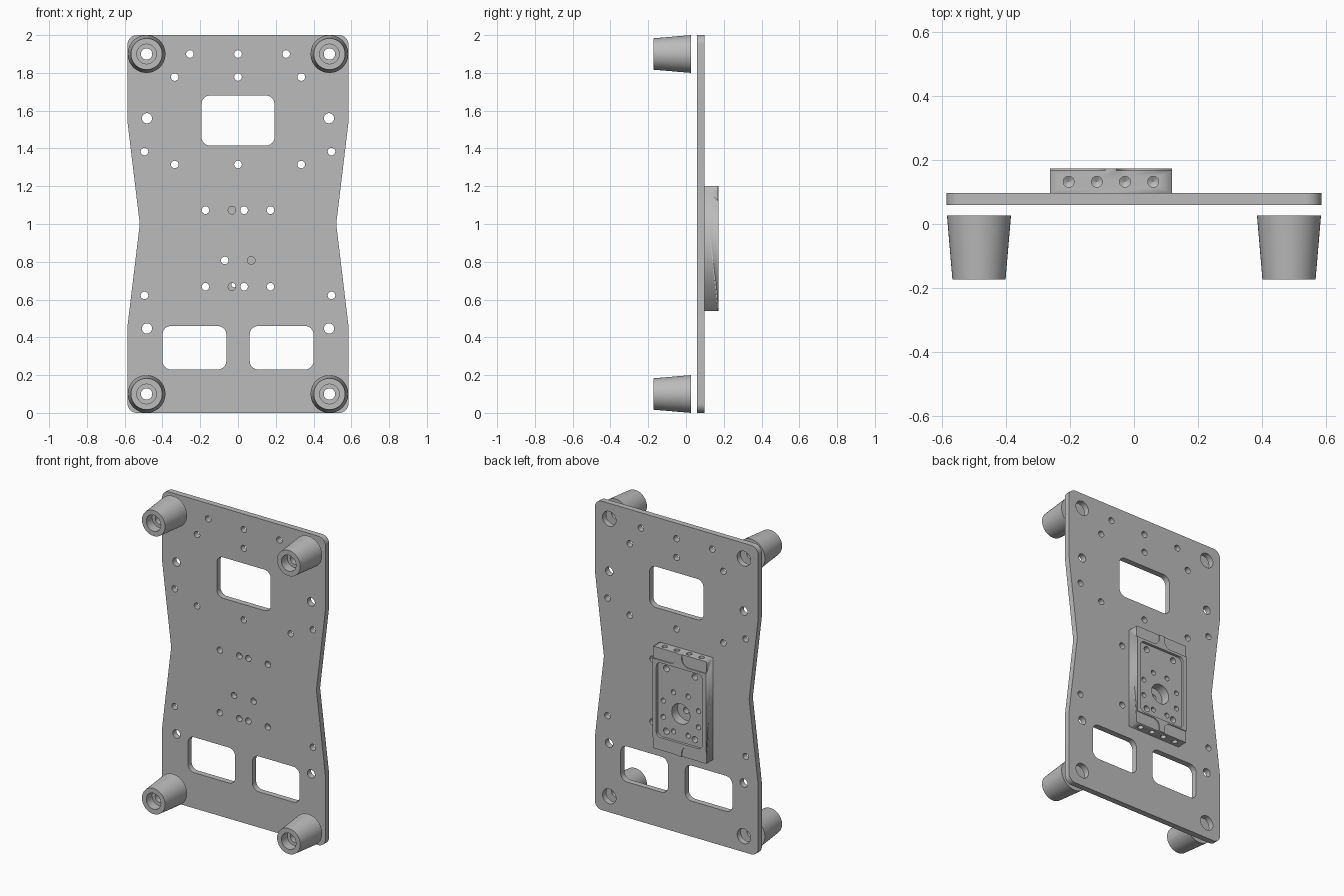
import bpy, bmesh, math
from mathutils import Matrix, Vector

if "Cube" in bpy.data.objects:
    bpy.data.objects.remove(bpy.data.objects["Cube"], do_unlink=True)

SEGS = 48
FRONT, FOOT_BACK, PLATE_FRONT, PLATE_BACK, BACK = -0.173, 0.027, 0.059, 0.097, 0.173

grey = bpy.data.materials.new("plain grey")
grey.use_nodes = True
grey.diffuse_color = (0.5, 0.5, 0.5, 1)
grey.node_tree.nodes["Principled BSDF"].inputs["Base Color"].default_value = (0.5, 0.5, 0.5, 1)


def add_object(name, bm):
    bmesh.ops.remove_doubles(bm, verts=bm.verts, dist=1e-5)
    bmesh.ops.recalc_face_normals(bm, faces=bm.faces)
    mesh = bpy.data.meshes.new(name)
    bm.to_mesh(mesh)
    bm.free()
    mesh.materials.append(grey)
    obj = bpy.data.objects.new(name, mesh)
    bpy.context.collection.objects.link(obj)
    return obj


def circle(x, z, r):
    return [(x + r * math.cos(math.tau * i / SEGS), z + r * math.sin(math.tau * i / SEGS))
            for i in range(SEGS)]


def rounded(corners, r, steps=10):
    """Round every corner of an outline with a quadratic-free true arc."""
    out = []
    n = len(corners)
    for i in range(n):
        p = Vector(corners[i])
        a = (Vector(corners[i - 1]) - p).normalized()
        b = (Vector(corners[(i + 1) % n]) - p).normalized()
        half = a.angle(b) / 2
        if half > math.radians(80):          # nearly straight: keep the point
            out.append(tuple(p))
            continue
        centre = p + (a + b).normalized() * r / math.sin(half)
        start = p + a * r / math.tan(half) - centre
        end = p + b * r / math.tan(half) - centre
        for k in range(steps + 1):
            d = start.slerp(end, k / steps)
            out.append(tuple(centre + d.normalized() * r))
    return out


def rect(x0, x1, z0, z1, r):
    return rounded([(x0, z0), (x1, z0), (x1, z1), (x0, z1)], r)


def prism(name, loops, y0, y1):
    """Extrude outlines (inner loops become holes) from y0 to y1."""
    curve = bpy.data.curves.new(name, 'CURVE')
    curve.dimensions = '2D'
    curve.fill_mode = 'BOTH'
    curve.extrude = (y1 - y0) / 2
    for loop in loops:
        spline = curve.splines.new('POLY')
        spline.points.add(len(loop) - 1)
        for point, (x, z) in zip(spline.points, loop):
            point.co = (x, z, 0, 1)
        spline.use_cyclic_u = True
    temp = bpy.data.objects.new(name, curve)
    mesh = bpy.data.meshes.new_from_object(temp)
    bm = bmesh.new()
    bm.from_mesh(mesh)
    bpy.data.objects.remove(temp)
    bpy.data.curves.remove(curve)
    bpy.data.meshes.remove(mesh)
    bm.transform(Matrix.Translation((0, (y0 + y1) / 2, 0)) @ Matrix.Rotation(math.pi / 2, 4, 'X'))
    return add_object(name, bm)


def lathe(name, profile, location, closed):
    """Spin (radius, height) points around a vertical axis."""
    bm = bmesh.new()
    verts = [bm.verts.new((r, 0, h)) for r, h in profile]
    edges = [bm.edges.new(pair) for pair in zip(verts, verts[1:])]
    if closed:
        edges.append(bm.edges.new((verts[-1], verts[0])))
    bmesh.ops.spin(bm, geom=verts + edges, cent=(0, 0, 0), axis=(0, 0, 1),
                   angle=math.tau, steps=SEGS, use_merge=True)
    obj = add_object(name, bm)
    obj.location = location
    return obj


def cut(target, cutter):
    cutter.hide_render = True
    mod = target.modifiers.new("cut", 'BOOLEAN')
    mod.operation = 'DIFFERENCE'
    mod.solver = 'EXACT'
    mod.object = cutter
    bpy.context.view_layer.objects.active = target
    bpy.ops.object.modifier_apply(modifier=mod.name)
    bpy.data.objects.remove(cutter, do_unlink=True)


# Waisted base plate with windows and mounting holes
side = [(0.585, 0), (0.585, 0.46), (0.52, 1), (0.585, 1.54), (0.585, 2)]
outline = rounded(side + [(-x, z) for x, z in reversed(side)], 0.05)
loops = [outline, rect(-0.193, 0.193, 1.415, 1.68, 0.045)]
for s in (-1, 1):
    loops.append(rect(*sorted((s * 0.062, s * 0.4)), 0.23, 0.46, 0.045))
    loops += [circle(s * 0.482, z, 0.048) for z in (0.103, 1.9)]
    loops += [circle(s * 0.482, z, 0.027) for z in (0.447, 1.56)]
    loops += [circle(s * 0.495, z, 0.02) for z in (0.622, 1.383)]
    loops += [circle(s * 0.335, z, 0.02) for z in (1.315, 1.778)]
    loops.append(circle(s * 0.255, 1.9, 0.02))
    loops.append(circle(s * 0.07, 0.807, 0.02))
    loops += [circle(s * x, z, 0.02) for x in (0.032, 0.172) for z in (0.668, 1.073)]
loops += [circle(0, z, 0.02) for z in (1.315, 1.778, 1.9)]
prism("base_plate", loops, PLATE_FRONT, PLATE_BACK)

# Rear mounting block, drilled through
MID_X, HUB_Z, LOW, HIGH = -0.072, 0.807, 0.54, 1.2
holes = [circle(MID_X, HUB_Z, 0.065)]
for i in range(8):
    a = math.radians(22.5 + 45 * i)
    holes.append(circle(MID_X + 0.137 * math.cos(a), HUB_Z + 0.137 * math.sin(a), 0.016))
holes += [circle(x, z, 0.02) for x in (-0.172, 0.032) for z in (0.668, 1.073)]
block = prism("mounting_block",
              [[(-0.263, LOW), (0.119, LOW), (0.119, HIGH), (-0.263, HIGH)]] + holes,
              PLATE_BACK, BACK)

# Shallow pocket in its rear face
cut(block, prism("pocket_cutter", [rect(-0.236, 0.092, 0.625, 1.108, 0.03)], BACK - 0.017, 0.3))

# Thin corner steps that leave a narrow tongue at both ends
for x0, x1 in ((-0.5, -0.09), (-0.054, 0.4)):
    for z0, z1 in ((0.3, 0.615), (1.125, 1.5)):
        cut(block, prism("step_cutter", [rect(x0, x1, z0, z1, 0.05)], BACK - 0.006, 0.3))

# Pointed drill holes in the top and bottom ends
for i in range(4):
    for z, s in ((HIGH, -1), (LOW, 1)):
        drill = lathe("drill_cutter", [(0, -s * 0.02), (0.017, -s * 0.02), (0.017, s * 0.045), (0, s * 0.055)],
                      (-0.204 + 0.088 * i, 0.132, z), False)
        cut(block, drill)

# Tapered feet with counterbored screw holes
DEPTH = FOOT_BACK - FRONT
foot_profile = [(0.1, 0), (0.083, DEPTH), (0.052, DEPTH), (0.052, DEPTH - 0.06),
                (0.03, DEPTH - 0.06), (0.03, 0)]
for z, level in ((0.1, "lower"), (1.9, "upper")):
    for x, hand in ((-0.484, "right"), (0.484, "left")):
        foot = lathe(f"{level}_{hand}_foot", foot_profile, (x, FOOT_BACK, z), True)
        foot.rotation_euler.x = math.pi / 2
        bpy.ops.object.select_all(action='DESELECT')
        foot.select_set(True)
        bpy.context.view_layer.objects.active = foot
        bpy.ops.object.shade_smooth_by_angle(angle=math.radians(30))
